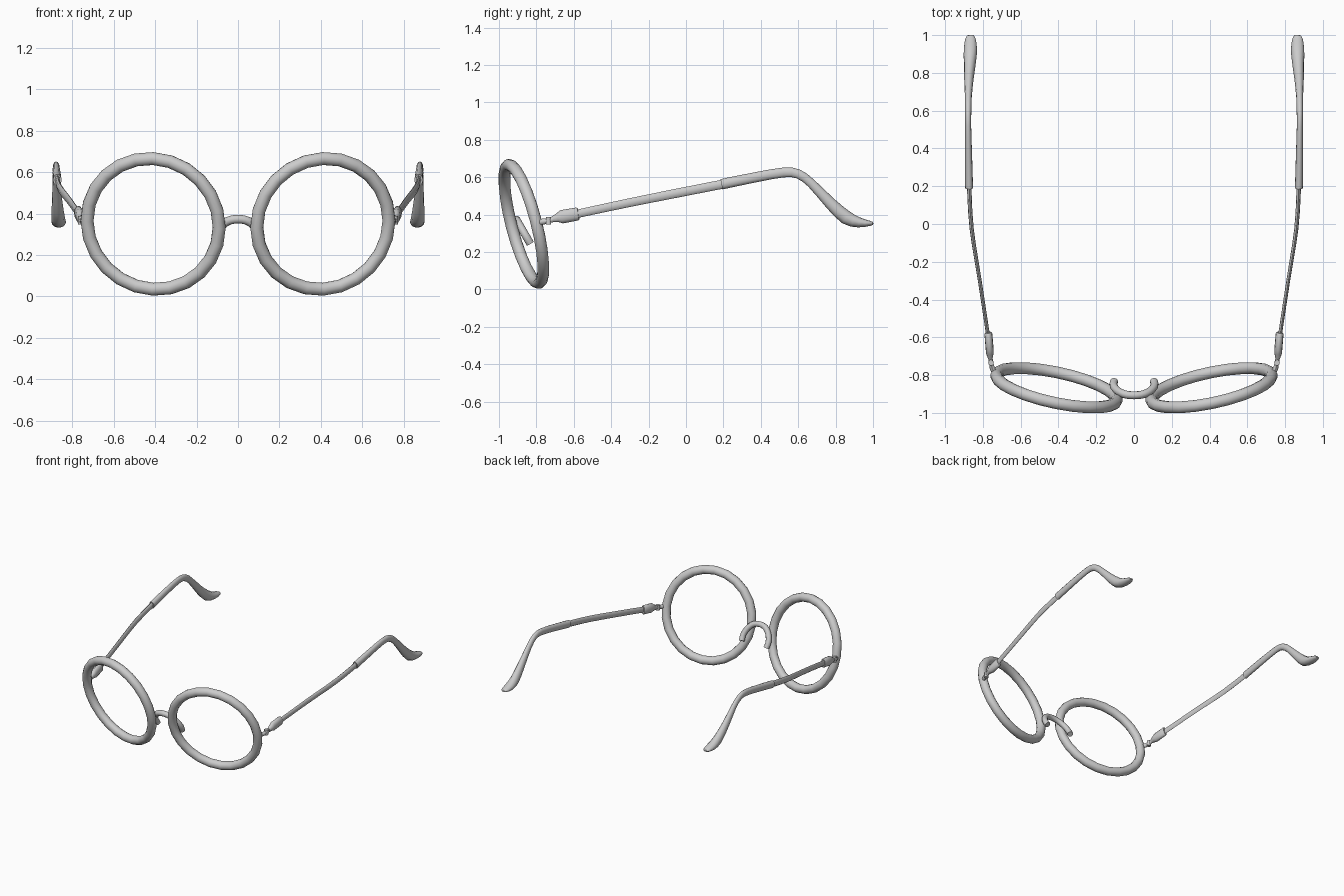
import bpy, bmesh, math
from mathutils import Vector

if "Cube" in bpy.data.objects:
    bpy.data.objects.remove(bpy.data.objects["Cube"])


def finish(name, bm, mirror=True):
    bmesh.ops.recalc_face_normals(bm, faces=bm.faces)
    me = bpy.data.meshes.new(name)
    bm.to_mesh(me)
    bm.free()
    ob = bpy.data.objects.new(name, me)
    bpy.context.collection.objects.link(ob)
    bpy.context.view_layer.objects.active = ob
    bpy.ops.object.select_all(action='DESELECT')
    ob.select_set(True)
    bpy.ops.object.shade_smooth_by_angle(angle=math.radians(50))
    if mirror:
        ob.modifiers.new("mirror", 'MIRROR').use_mirror_merge = False
    return ob


def smooth_path(secs, n):
    """Catmull-Rom resampling of (x, y, z, half width, half height) sections."""
    s = [Vector(v) for v in secs]
    out = []
    for i in range(len(s) - 1):
        p0, p1, p2, p3 = s[max(i - 1, 0)], s[i], s[i + 1], s[min(i + 2, len(s) - 1)]
        for k in range(n):
            t = k / n
            out.append(0.5 * (2 * p1 + (p2 - p0) * t + (2 * p0 - 5 * p1 + 4 * p2 - p3) * t ** 2
                              + (3 * p1 - p0 - 3 * p2 + p3) * t ** 3))
    return out + [s[-1]]


def loft(name, secs, sides=10, ref=(1, 0, 0), mirror=True):
    """Elliptical rings swept along the sections; ref is the width direction."""
    bm = bmesh.new()
    rings = []
    pts = [Vector(s[:3]) for s in secs]
    for i, s in enumerate(secs):
        t = (pts[min(i + 1, len(pts) - 1)] - pts[max(i - 1, 0)]).normalized()
        w = Vector(ref)
        w = (w - t * w.dot(t)).normalized()
        h = t.cross(w)
        ring = []
        for k in range(sides):
            a = 2 * math.pi * k / sides
            ring.append(bm.verts.new(pts[i] + w * s[3] * math.cos(a) + h * s[4] * math.sin(a)))
        rings.append(ring)
    for a, b in zip(rings, rings[1:]):
        for k in range(sides):
            j = (k + 1) % sides
            bm.faces.new((a[k], a[j], b[j], b[k]))
    bm.faces.new(rings[0])
    bm.faces.new(rings[-1])
    return finish(name, bm, mirror)


# Round lens rims, tilted forward at the top and wrapped back at the outside
def rim(name, centre, radius, tube, normal, major=24, minor=12):
    bm = bmesh.new()
    n = Vector(normal).normalized()
    u = (Vector((1, 0, 0)) - n * n.x).normalized()
    v = u.cross(n)
    rings = []
    for i in range(major):
        a = 2 * math.pi * i / major
        d = u * math.cos(a) + v * math.sin(a)
        rings.append([bm.verts.new(Vector(centre) + d * (radius + tube * math.cos(b)) + n * tube * math.sin(b))
                      for b in (2 * math.pi * k / minor for k in range(minor))])
    for i in range(major):
        a, b = rings[i], rings[(i + 1) % major]
        for k in range(minor):
            j = (k + 1) % minor
            bm.faces.new((a[k], a[j], b[j], b[k]))
    return finish(name, bm)


rim("lens_rims", (0.41, -0.867, 0.35), 0.326, 0.032, (-0.215, 1, 0.26))

# Saddle bridge: one arch leaning back down to the nose
half = [(0.105, 0.245), (0.108, 0.285), (0.088, 0.33), (0.05, 0.363)]
arch = [(-x, z) for x, z in half] + [(0, 0.373)] + [(x, z) for x, z in reversed(half)]
bridge = [(x, -0.907 + 0.58 * (0.373 - z), z, 0.021, 0.021) for x, z in arch]
loft("nose_bridge", smooth_path(bridge, 3), ref=(0, 0.865, -0.0 + 0.5), mirror=False)

# Hinges: lug on the rim, upright knuckle, then the collar
loft("hinge_lugs", [(0.732, -0.795, 0.358, 0.014, 0.016), (0.75, -0.765, 0.362, 0.014, 0.016),
                    (0.757, -0.735, 0.367, 0.011, 0.013), (0.762, -0.69, 0.382, 0.012, 0.018)], 8)
loft("hinge_knuckles", [(0.757, -0.735, 0.348, 0.015, 0.015), (0.757, -0.735, 0.388, 0.015, 0.015)], 10)
loft("hinge_collars", [(0.761, -0.712, 0.375, 0.012, 0.016), (0.763, -0.685, 0.383, 0.02, 0.025),
                       (0.764, -0.665, 0.388, 0.021, 0.036), (0.771, -0.582, 0.403, 0.021, 0.035),
                       (0.772, -0.575, 0.404, 0.017, 0.03)], 12)

# Thin flat temple arms
loft("temple_arms", smooth_path([(0.771, -0.6, 0.40, 0.01, 0.022), (0.815, -0.31, 0.462, 0.01, 0.023),
                                 (0.86, -0.02, 0.52, 0.011, 0.024), (0.873, 0.21, 0.565, 0.012, 0.024)], 3), 8)

# Ear tips: sleeves curving down into flattened paddles
loft("ear_tips", smooth_path([
    (0.873, 0.19, 0.562, 0.021, 0.028), (0.876, 0.36, 0.597, 0.019, 0.027),
    (0.878, 0.52, 0.625, 0.016, 0.026), (0.878, 0.60, 0.617, 0.017, 0.025),
    (0.877, 0.67, 0.567, 0.018, 0.024), (0.874, 0.77, 0.462, 0.025, 0.031),
    (0.869, 0.855, 0.385, 0.032, 0.037), (0.866, 0.925, 0.358, 0.035, 0.027),
    (0.866, 0.982, 0.353, 0.027, 0.014), (0.867, 1.0, 0.353, 0.014, 0.007)], 2), 12)
